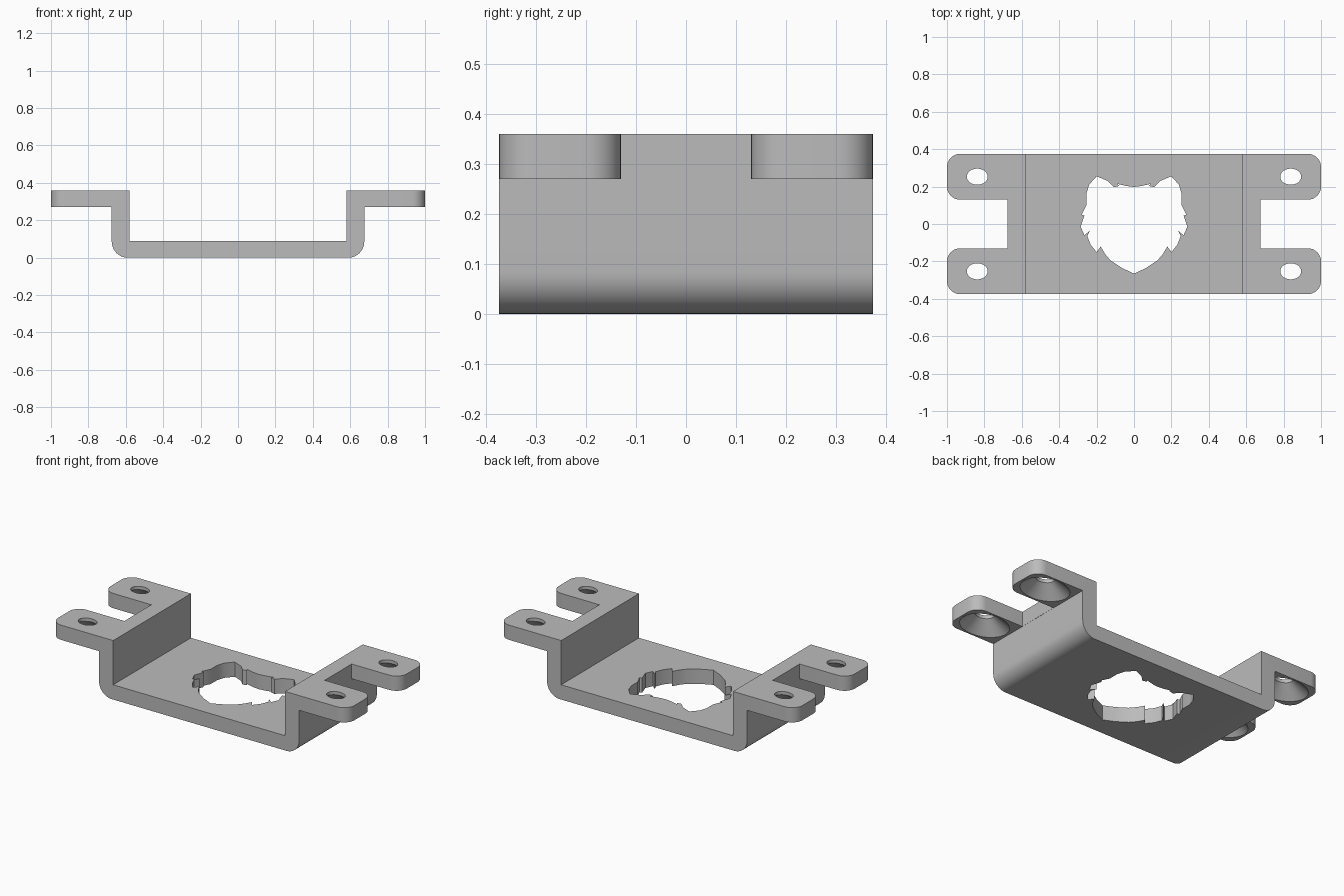
import bpy
import bmesh
from math import sin, cos, pi
from mathutils import Vector

if "Cube" in bpy.data.objects:
    bpy.data.objects.remove(bpy.data.objects["Cube"], do_unlink=True)

metal = bpy.data.materials.new("plain grey")
metal.use_nodes = True
metal.diffuse_color = (0.5, 0.5, 0.5, 1)
metal.node_tree.nodes["Principled BSDF"].inputs["Base Color"].default_value = metal.diffuse_color


def loft(name, rings):
    """Closed solid through a stack of matching rings of 3D points."""
    bm = bmesh.new()
    loops = [[bm.verts.new(p) for p in ring] for ring in rings]
    n = len(loops[0])
    for a, b in zip(loops, loops[1:]):
        for i in range(n):
            j = (i + 1) % n
            bm.faces.new((a[i], a[j], b[j], b[i]))
    bm.faces.new(loops[0])
    bm.faces.new(loops[-1])
    bmesh.ops.recalc_face_normals(bm, faces=bm.faces)
    mesh = bpy.data.meshes.new(name)
    bm.to_mesh(mesh)
    bm.free()
    obj = bpy.data.objects.new(name, mesh)
    obj.data.materials.append(metal)
    bpy.context.collection.objects.link(obj)
    return obj


def cut(target, cutter):
    """Subtract the cutter from the target and discard it."""
    cutter.hide_render = True
    mod = target.modifiers.new("cut", 'BOOLEAN')
    mod.operation = 'DIFFERENCE'
    mod.solver = 'EXACT'
    mod.object = cutter
    bpy.context.view_layer.objects.active = target
    bpy.ops.object.modifier_apply(modifier=mod.name)
    bpy.data.objects.remove(cutter, do_unlink=True)


def ellipse(cx, cy, a, b, z, n=40):
    return [(cx + a * cos(2 * pi * i / n), cy + b * sin(2 * pi * i / n), z) for i in range(n)]


WIDTH, TOP, TAB, FLOOR = 0.375, 0.36, 0.27, 0.09
INNER, OUTER, BEND = 0.58, 0.675, 0.085

# Bent strip: half of the cross-section, mirrored and extruded along y
half = [(OUTER - BEND + BEND * sin(t * pi / 20), BEND - BEND * cos(t * pi / 20)) for t in range(11)]
half += [(OUTER, TAB), (1, TAB), (1, TOP), (INNER, TOP), (INNER, FLOOR)]
section = half + [(-x, z) for x, z in reversed(half)]
bracket = loft("bracket", [[(x, y, z) for x, z in section] for y in (-WIDTH, WIDTH)])

# Slots that split each end into two tabs
for side in (-1, 1):
    box = [(side * x, y) for x, y in ((OUTER + 0.001, -0.13), (1.2, -0.13), (1.2, 0.13), (OUTER + 0.001, 0.13))]
    cut(bracket, loft("slot", [[(x, y, z) for x, y in box] for z in (0.2, 0.5)]))

# Rounded tab corners
bm = bmesh.new()
bm.from_mesh(bracket.data)
bmesh.ops.remove_doubles(bm, verts=bm.verts, dist=0.0001)
corners = [e for e in bm.edges
           if all(abs(v.co.x) > 0.99 for v in e.verts)
           and abs(e.verts[0].co.z - e.verts[1].co.z) > 0.05]
bmesh.ops.bevel(bm, geom=corners, offset=0.07, segments=8, profile=0.5, affect='EDGES')
bm.to_mesh(bracket.data)
bm.free()

# Oval countersunk screw holes
for sx in (-1, 1):
    for sy in (-1, 1):
        cx, cy = sx * 0.838, sy * 0.253
        steps = ((0.155, 0.118, TAB - 0.005), (0.056, 0.043, TOP - 0.02), (0.056, 0.043, TOP + 0.05))
        cut(bracket, loft("screw_hole", [ellipse(cx, cy, a, b, z) for a, b, z in steps]))

# Jagged decorative opening in the floor
edge = [(0, -.265), (.065, -.235), (.125, -.195), (.155, -.16), (.178, -.12), (.2, -.15),
        (.232, -.11), (.25, -.065), (.235, -.035), (.265, -.06), (.285, -.015), (.265, .045),
        (.28, .05), (.255, .1), (.255, .16), (.24, .21), (.2, .255), (.14, .23),
        (.108, .197), (.08, .203), (.09, .215), (.04, .203), (0, .198)]
outline = edge + [(-x, y) for x, y in reversed(edge[1:-1])]
cut(bracket, loft("floor_opening", [[(x, y, z) for x, y in outline] for z in (-0.1, 0.2)]))

# Smooth bends, crisp edges
bpy.ops.object.select_all(action='DESELECT')
bracket.select_set(True)
bpy.context.view_layer.objects.active = bracket
bpy.ops.object.shade_smooth_by_angle(angle=pi / 6)
